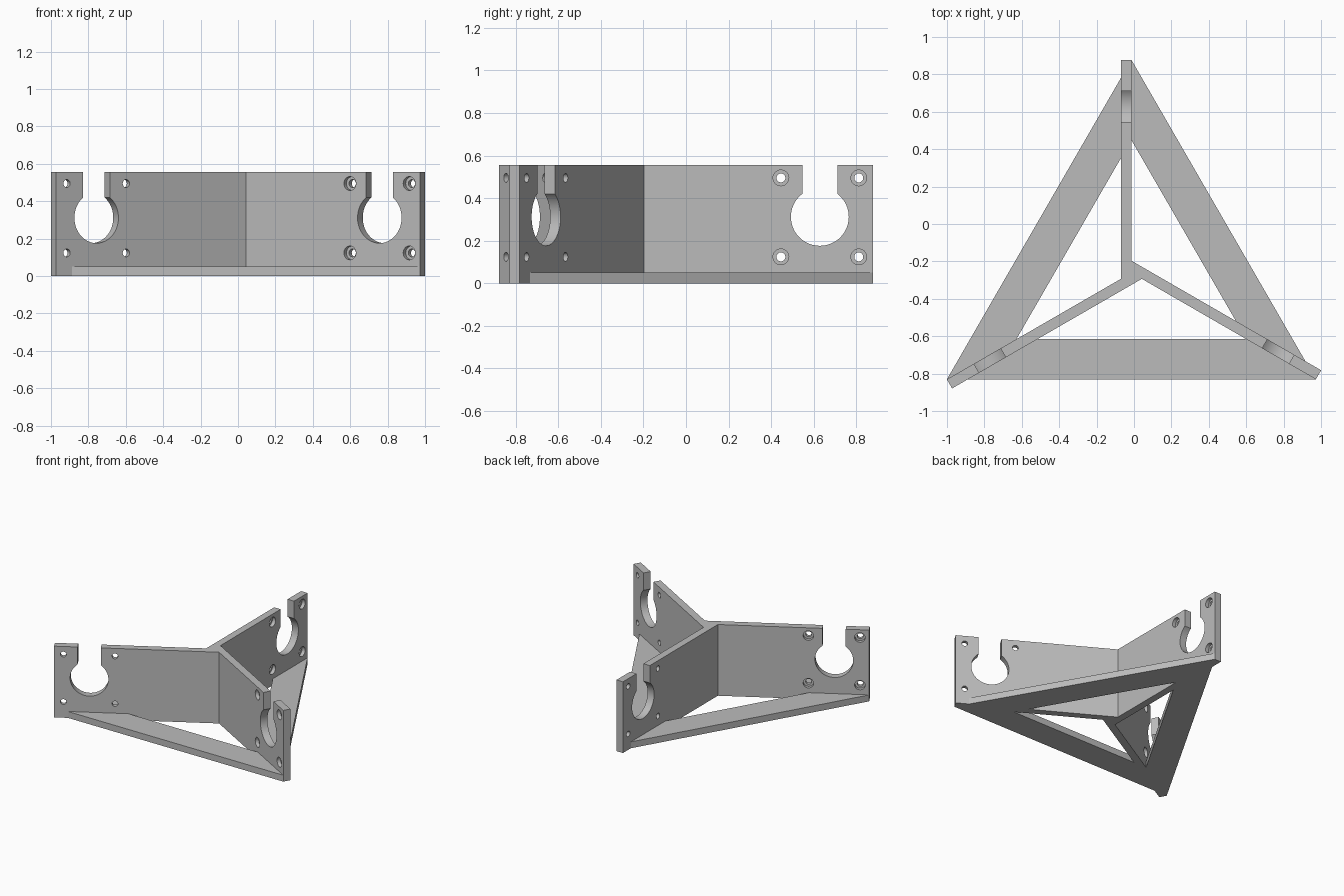
import bpy, bmesh
from math import radians, asin, sin, cos, tan, pi
from mathutils import Matrix, Vector

cube = bpy.data.objects.get("Cube")
if cube:
    bpy.data.objects.remove(cube)

# Main dimensions
T, R, H = 0.056, 1.139, 0.556          # wall thickness, reach, height
BASE_H, BASE_IN = 0.05, 0.71           # base thickness, inner corner radius
CENTRE = Vector((-0.014, -0.261, 0))   # where the three walls meet
TURNS = [Matrix.Rotation(radians(-120 * k), 4, 'Z') for k in range(3)]

grey = bpy.data.materials.new("grey")
grey.use_nodes = True
colour = (0.5, 0.5, 0.5, 1)
grey.diffuse_color = colour
grey.node_tree.nodes["Principled BSDF"].inputs["Base Color"].default_value = colour


def finish(name, bm):
    bmesh.ops.recalc_face_normals(bm, faces=bm.faces)
    mesh = bpy.data.meshes.new(name)
    bm.to_mesh(mesh)
    bm.free()
    mesh.materials.append(grey)
    obj = bpy.data.objects.new(name, mesh)
    obj.location = CENTRE
    bpy.context.collection.objects.link(obj)
    return obj


def loft(bm, rings, caps=True):
    """Skin a list of equal-length point rings, closing the ends if asked."""
    loops = [[bm.verts.new(p) for p in ring] for ring in rings]
    n = len(loops[0])
    pairs = list(zip(loops, loops[1:]))
    if not caps:
        pairs.append((loops[-1], loops[0]))
    for a, b in pairs:
        for i in range(n):
            j = (i + 1) % n
            bm.faces.new((a[i], a[j], b[j], b[i]))
    if caps:
        bm.faces.new(loops[0])
        bm.faces.new(loops[-1])


def circle(x, y, z, r, n=32):
    return [Vector((x, y + r * cos(2 * pi * i / n), z + r * sin(2 * pi * i / n)))
            for i in range(n)]


# Three walls as one extruded outline
bm = bmesh.new()
arm = [Vector((-T, -T * tan(pi / 6), 0)), Vector((-T, R, 0)), Vector((0, R, 0))]
outline = [turn @ p for turn in TURNS for p in arm]
loft(bm, [outline, [p + Vector((0, 0, H)) for p in outline]])
walls = finish("upright_walls", bm)

# Cutter: keyhole notch plus four counterbored bolt holes in each wall
bm = bmesh.new()
key_y, key_z, key_r, slot = 0.89, 0.312, 0.136, 0.0825
start = pi / 2 + asin(slot / key_r)
sweep = 2 * pi - 2 * asin(slot / key_r)
steps = 48
keyhole = [(key_y + key_r * cos(start + sweep * i / steps),
            key_z + key_r * sin(start + sweep * i / steps)) for i in range(steps + 1)]
keyhole += [(key_y + slot, H + 0.1), (key_y - slot, H + 0.1)]
for turn in TURNS:
    loft(bm, [[turn @ Vector((x, y, z)) for y, z in keyhole] for x in (-T - 0.05, 0.05)])
    for y in (0.707, 1.073):
        for z in (0.124, 0.495):
            stages = [(-T - 0.05, 0.021), (-0.027, 0.021), (-0.027, 0.037), (0.05, 0.037)]
            loft(bm, [[turn @ p for p in circle(x, y, z, r)] for x, r in stages])
cutter = finish("hole_cutter", bm)
cutter.hide_render = True

cut = walls.modifiers.new("holes", 'BOOLEAN')
cut.operation = 'DIFFERENCE'
cut.solver = 'EXACT'
cut.object = cutter
bpy.context.view_layer.objects.active = walls
bpy.ops.object.modifier_apply(modifier=cut.name)
bpy.data.objects.remove(cutter)

# Open triangular base
bm = bmesh.new()
section = [(R, 0), (R, BASE_H), (BASE_IN, BASE_H), (BASE_IN, 0)]
loft(bm, [[turn @ Vector((0, r, z)) for turn in TURNS] for r, z in section], caps=False)
finish("triangle_base", bm)

# Smooth the round bores, keep every other edge crisp
bpy.ops.object.select_all(action='DESELECT')
walls.select_set(True)
bpy.ops.object.shade_smooth_by_angle(angle=radians(30))
